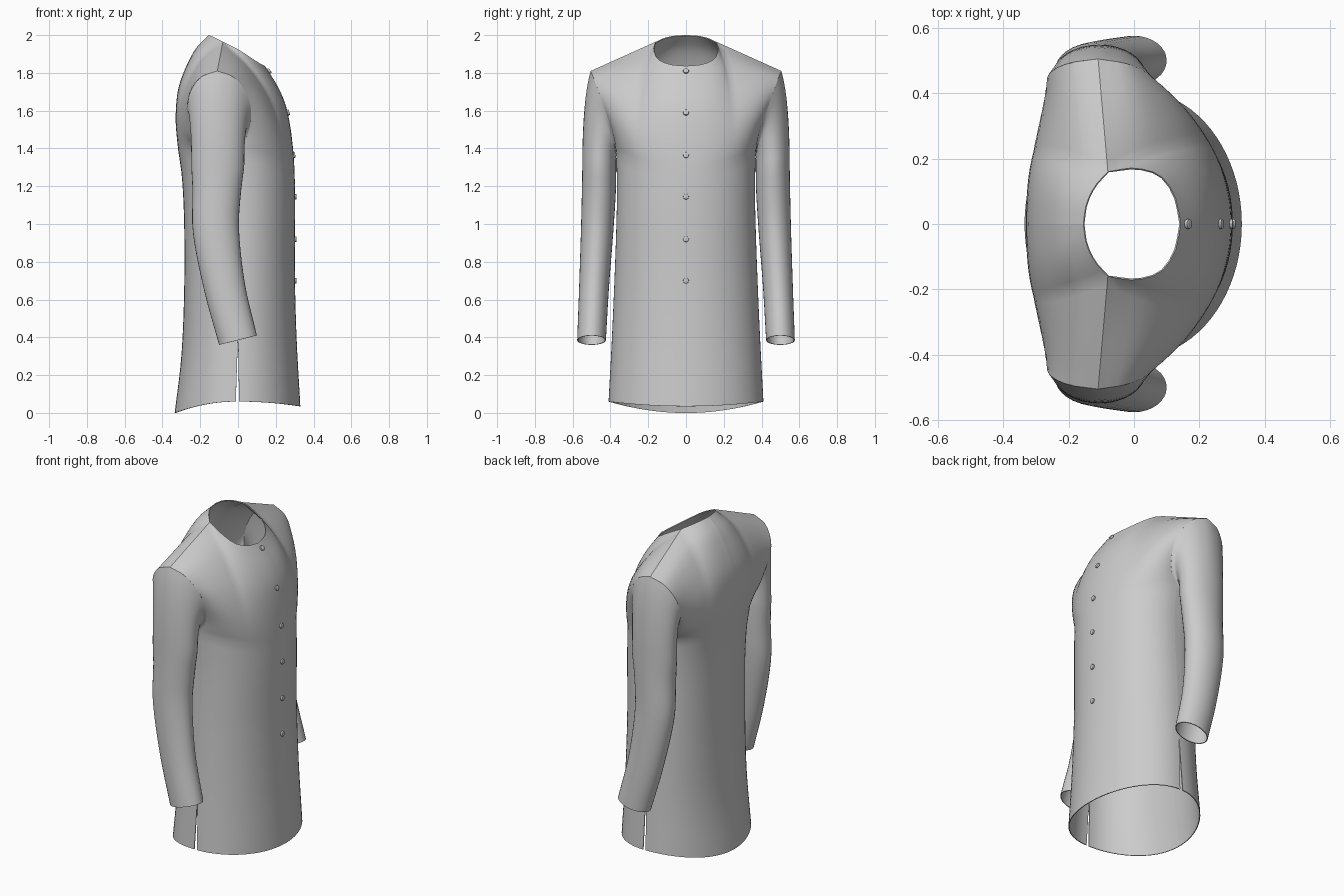
import bpy, bmesh, math
from mathutils import Vector as V

if "Cube" in bpy.data.objects:
    bpy.data.objects.remove(bpy.data.objects["Cube"])


def spline(pts, t):
    """Catmull-Rom through pts, chord-length parameter t in 0..1."""
    pts = [V(p) for p in pts]
    d = [0.0]
    for a, b in zip(pts, pts[1:]):
        d.append(d[-1] + (b - a).length)
    s = min(max(t, 0), 1) * d[-1]
    i = 0
    while i < len(pts) - 2 and s > d[i + 1]:
        i += 1

    def tangent(k):
        a, b = max(k - 1, 0), min(k + 1, len(pts) - 1)
        return (pts[b] - pts[a]) / (d[b] - d[a])
    h = d[i + 1] - d[i]
    k = (s - d[i]) / h
    return (pts[i] * (2*k**3 - 3*k**2 + 1) + tangent(i) * h * (k**3 - 2*k**2 + k)
            + pts[i + 1] * (3*k**2 - 2*k**3) + tangent(i + 1) * h * (k**3 - k**2))


def grid_object(name, rows, ref, closed=False, merge=True):
    """Cloth sheet from rows of points, mirrored across y, with a thin edge."""
    bm = bmesh.new()
    vs = [[bm.verts.new(p) for p in r] for r in rows]
    n = len(rows[0])
    for a, b in zip(vs, vs[1:]):
        for j in range(n if closed else n - 1):
            k = (j + 1) % n
            bm.faces.new((a[j], a[k], b[k], b[j]))
    bm.normal_update()
    out = sum(f.normal.dot(f.calc_center_median() - V((ref[0], ref[1], f.calc_center_median().z)))
              for f in bm.faces)
    if out < 0:
        bmesh.ops.reverse_faces(bm, faces=bm.faces)
    me = bpy.data.meshes.new(name)
    bm.to_mesh(me)
    bm.free()
    ob = bpy.data.objects.new(name, me)
    bpy.context.collection.objects.link(ob)
    m = ob.modifiers.new("mirror", 'MIRROR')
    m.use_axis = (False, True, False)
    m.use_mirror_merge = merge
    m.merge_threshold = 0.0005
    s = ob.modifiers.new("cloth", 'SOLIDIFY')
    s.thickness = 0.005
    s.offset = -1
    finish(ob)
    return ob


def finish(ob):
    bpy.ops.object.select_all(action='DESELECT')
    ob.select_set(True)
    bpy.context.view_layer.objects.active = ob
    bpy.ops.object.convert(target='MESH')
    bpy.ops.object.shade_smooth_by_angle(angle=math.radians(40))


# Outline curves (half garment, +y side)
TIP = (-0.11, 0.505, 1.81)
NECK = (-0.08, 0.16, 1.965)
UNDER = (0.0, 0.37, 1.38)
arm_front = [UNDER, (0.05, 0.385, 1.47), (0.07, 0.42, 1.58), (0.05, 0.455, 1.68),
             (-0.02, 0.49, 1.775), TIP]
arm_back = [UNDER, (-0.17, 0.385, 1.43), (-0.255, 0.42, 1.56), (-0.26, 0.46, 1.68),
            (-0.2, 0.492, 1.775), TIP]
neck_front = [NECK, (0.0, 0.171, 1.925), (0.08, 0.148, 1.873), (0.125, 0.085, 1.845),
              (0.143, 0, 1.837)]
neck_back = [NECK, (-0.12, 0.115, 1.985), (-0.146, 0.06, 1.997), (-0.155, 0, 2.0)]
centre_front = [(0.33, 0, 0.035), (0.31, 0, 0.4), (0.301, 0, 0.75), (0.302, 0, 1.15), (0.293, 0, 1.38),
                (0.263, 0, 1.59), (0.22, 0, 1.71), (0.143, 0, 1.837)]
centre_back = [(-0.335, 0, 0.0), (-0.30, 0, 0.3), (-0.285, 0, 0.65), (-0.285, 0, 1.0),
               (-0.297, 0, 1.25), (-0.32, 0, 1.42), (-0.33, 0, 1.58), (-0.31, 0, 1.74),
               (-0.23, 0, 1.92), (-0.155, 0, 2.0)]
side = [(0, 0.41, 0.06), (0, 0.392, 0.4), (0, 0.375, 0.8), (0.01, 0.366, 1.1),
        (0.008, 0.366, 1.25), UNDER]


def panel(name, arm, neck, centre, split, gap, n_top, merge):
    seam = 0.68       # share of the centre line below the underarm level
    def row(sp, cp, n, cols=20):
        r = []
        for j in range(cols + 1):
            th = j / cols * math.pi / 2
            g, f = max(math.cos(th), 0) ** (2 / n), math.sin(th) ** (2 / n)
            if j == cols:
                g = 0
            r.append(V((sp.x + (cp.x - sp.x) * f, sp.y * g,
                        sp.z + (cp.z - sp.z) * math.sin(th) ** 2)))
        return r
    top = [V(TIP).lerp(V(NECK), j / 20 / split) if j / 20 <= split
           else spline(neck, (j / 20 - split) / (1 - split)) for j in range(21)]
    rows = []
    # Skirt and waist, with the side slit opening at the hem
    for i in range(25):
        v = i / 24
        s = spline(side, v)
        s.x += gap * max(0, 1 - v / 0.27)
        rows.append(row(s, spline(centre, v * seam), 2 + (n_top - 2) * v))
    # Chest and shoulder, easing into the shoulder seam and neckline
    last = row(V(TIP), V(centre[-1]), n_top)
    for i in range(1, 19):
        v = i / 18
        r = row(spline(arm, v), spline(centre, seam + v * (1 - seam)), n_top)
        rows.append([p + (t - q) * v ** 2.2 for p, q, t in zip(r, last, top)])
    grid_object(name, rows, (0, 0), merge=merge)


panel("front_panel", arm_front, neck_front, centre_front, 0.55, 0.006, 2.05, True)
panel("back_panel", arm_back, neck_back, centre_back, 0.65, -0.012, 2.5, False)

# Sleeves: z, centre x, centre y, half depth, half width, cuff tilt
rings = [(0.385, 0.0, 0.5, 0.1, 0.076, 0.25), (0.66, -0.07, 0.487, 0.107, 0.079, 0.2),
         (0.97, -0.117, 0.47, 0.122, 0.086, 0.1), (1.18, -0.112, 0.461, 0.129, 0.09, 0),
         (1.3, -0.107, 0.459, 0.14, 0.09, 0)]
N = 32


def ring_point(r, a):
    z, cx, cy, rx, ry, tilt = r
    dx = rx * math.sin(a)
    return V((cx + dx, cy + ry * math.cos(a), z + tilt * dx))


columns = []
for j in range(N):
    a = 2 * math.pi * j / N
    col = [spline([ring_point(r, a) for r in rings], i / 16) for i in range(17)]
    k = 2 * j / N
    end = spline(arm_front, 1 - k) if k <= 1 else spline(arm_back, k - 1)
    start = col[-1]
    ctrl = start + V((0, 0, (end.z - start.z) * 0.7))
    for i in range(1, 11):
        t = i / 10
        col.append(start * (1 - t) ** 2 + ctrl * 2 * t * (1 - t) + end * t * t)
    columns.append(col)
grid_object("sleeves", [list(r) for r in zip(*columns)], (-0.09, 0.47), closed=True)

# Buttons down the centre front, turned to follow the cloth
for x, z, lean in [(0.166, 1.81, 35), (0.266, 1.59, 20), (0.297, 1.365, 6),
                   (0.304, 1.145, 0), (0.304, 0.92, 0), (0.304, 0.7, 0)]:
    bpy.ops.mesh.primitive_cylinder_add(vertices=20, radius=0.015, depth=0.012, location=(x, 0, z),
                                        rotation=(0, math.radians(90 - lean), 0))
    b = bpy.context.object
    b.name = "button"
    m = b.modifiers.new("round", 'BEVEL')
    m.width = 0.003
    m.segments = 2
    finish(b)
